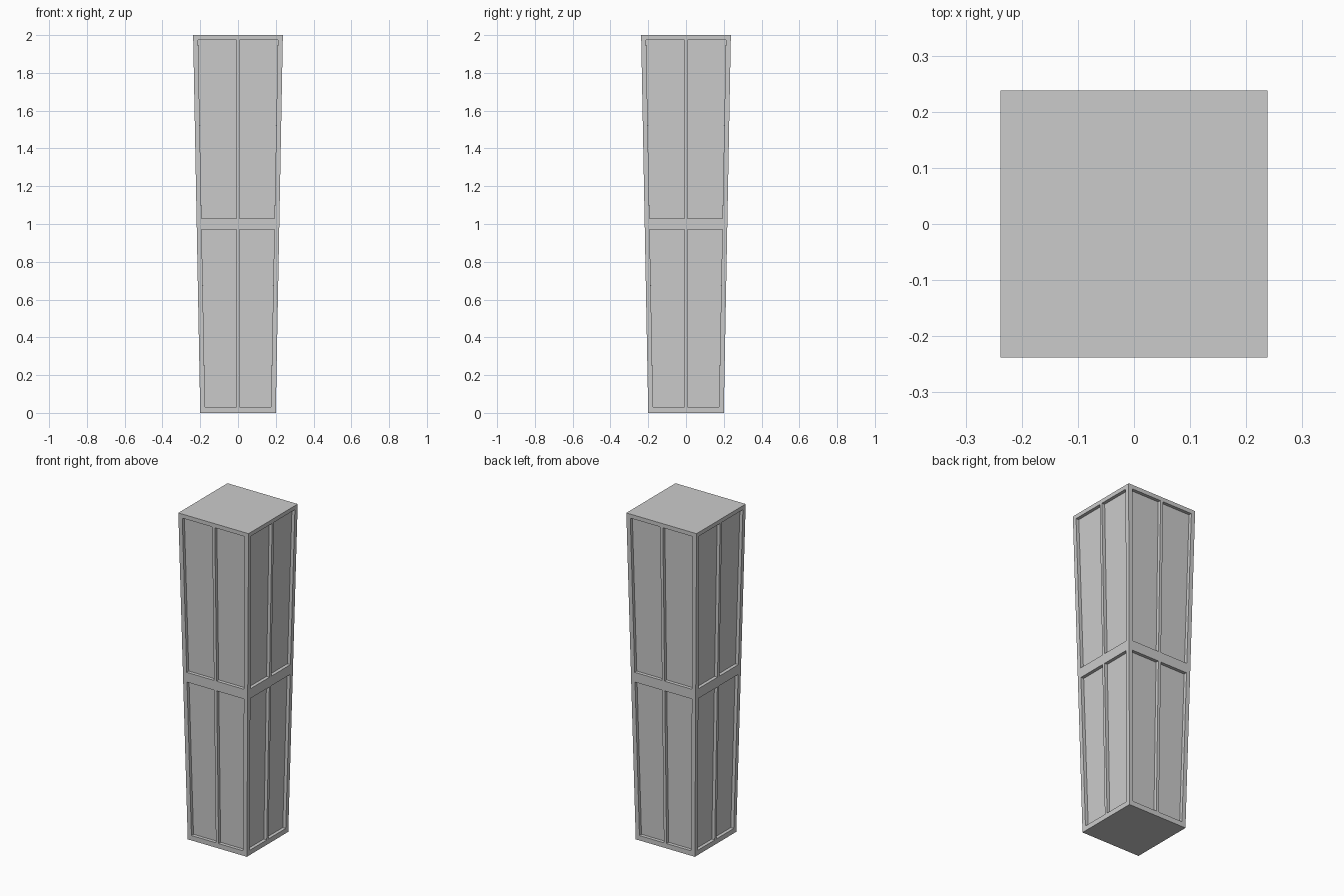
import bpy, bmesh
from math import pi
from mathutils import Matrix, Vector

if "Cube" in bpy.data.objects:
    bpy.data.objects.remove(bpy.data.objects["Cube"])

BOTTOM, TOP, HEIGHT, DEPTH = 0.20, 0.2375, 2.0, 0.02
MARGIN, GAP = 0.026, 0.009

def half(z):
    return BOTTOM + (TOP - BOTTOM) * z / HEIGHT

bm = bmesh.new()
slope = (TOP - BOTTOM) / HEIGHT
inward = Vector((0, 1, slope)).normalized() * DEPTH

# One tapered side: a framed grid with four sunken panels
rows = [0, 0.03, 0.97, 1.03, 1.975, HEIGHT]
def columns(z):
    w = half(z)
    return [-w, -w + MARGIN, -GAP, GAP, w - MARGIN, w]

def side(turn):
    grid = [[bm.verts.new(turn @ Vector((x, -half(z), z))) for x in columns(z)] for z in rows]
    push = turn @ inward
    for r in range(5):
        for c in range(5):
            ring = [grid[r][c], grid[r][c + 1], grid[r + 1][c + 1], grid[r + 1][c]]
            if r in (1, 3) and c in (1, 3):
                floor = [bm.verts.new(v.co + push) for v in ring]
                bm.faces.new(floor)
                for i in range(4):
                    j = (i + 1) % 4
                    bm.faces.new((ring[i], ring[j], floor[j], floor[i]))
            else:
                bm.faces.new(ring)
    return grid

# Four sides, then the flat end caps
grids = [side(Matrix.Rotation(k * pi / 2, 3, 'Z')) for k in range(4)]
for r in (0, 5):
    loop = [v for g in grids for v in g[r][:5]]
    bm.faces.new(loop)
bmesh.ops.remove_doubles(bm, verts=bm.verts, dist=1e-5)
bmesh.ops.recalc_face_normals(bm, faces=bm.faces)

mesh = bpy.data.meshes.new("panelled_column")
bm.to_mesh(mesh)
bm.free()
bpy.context.collection.objects.link(bpy.data.objects.new("panelled_column", mesh))
